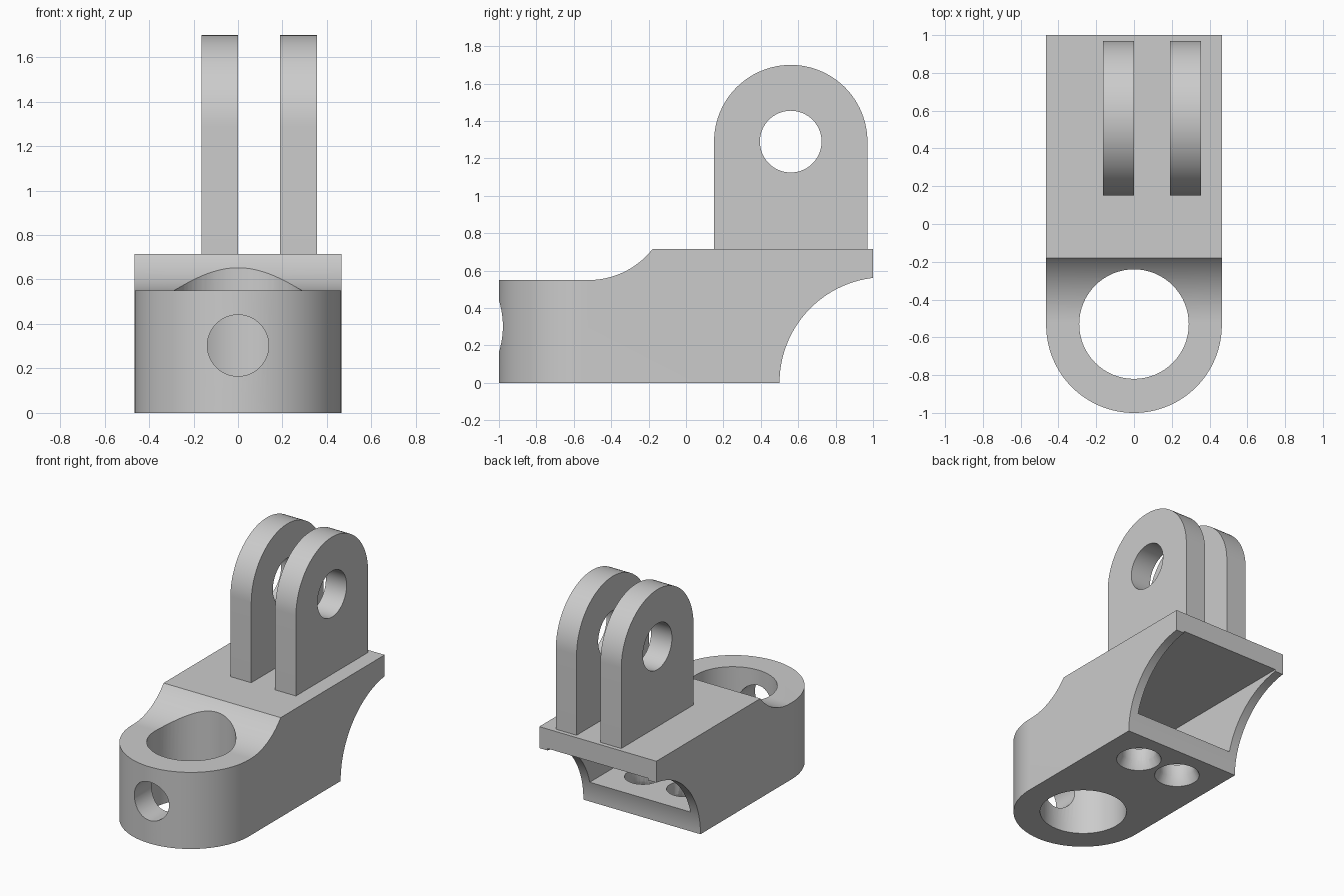
import bpy, bmesh
from math import sin, cos, radians, atan2, degrees
from mathutils import Vector

cube = bpy.data.objects.get("Cube")
if cube:
    bpy.data.objects.remove(cube, do_unlink=True)

grey = bpy.data.materials.new("plain grey")
grey.use_nodes = True
colour = (0.6, 0.6, 0.6, 1)
grey.diffuse_color = colour
grey.node_tree.nodes["Principled BSDF"].inputs["Base Color"].default_value = colour


def arc(cu, cv, r, start, end, steps=32):
    angles = [radians(start + (end - start) * i / steps) for i in range(steps + 1)]
    return [(cu + r * cos(a), cv + r * sin(a)) for a in angles]


def circle(cu, cv, r):
    return arc(cu, cv, r, 0, 360, 64)[:-1]


def finish(name, bm):
    bmesh.ops.recalc_face_normals(bm, faces=bm.faces)
    mesh = bpy.data.meshes.new(name)
    bm.to_mesh(mesh)
    bm.free()
    obj = bpy.data.objects.new(name, mesh)
    mesh.materials.append(grey)
    bpy.context.collection.objects.link(obj)
    return obj


def prism(name, outline, axis, low, high):
    """Extrude a flat outline along one axis."""
    place = {"x": lambda u, v: (low, u, v),
             "y": lambda u, v: (u, low, v),
             "z": lambda u, v: (u, v, low)}[axis]
    bm = bmesh.new()
    face = bm.faces.new([bm.verts.new(place(u, v)) for u, v in outline])
    new = bmesh.ops.extrude_face_region(bm, geom=[face])["geom"]
    shift = Vector([high - low if a == axis else 0 for a in "xyz"])
    bmesh.ops.translate(bm, vec=shift,
                        verts=[g for g in new if isinstance(g, bmesh.types.BMVert)])
    return finish(name, bm)


def select_only(obj):
    bpy.ops.object.select_all(action="DESELECT")
    obj.select_set(True)
    bpy.context.view_layer.objects.active = obj


def combine(target, cutter, operation="DIFFERENCE"):
    """Apply a boolean and remove its cutter."""
    mod = target.modifiers.new("cut", "BOOLEAN")
    mod.operation, mod.solver, mod.object = operation, "EXACT", cutter
    select_only(target)
    bpy.ops.object.modifier_apply(modifier=mod.name)
    bpy.data.objects.remove(cutter, do_unlink=True)


def smooth(obj):
    select_only(obj)
    bpy.ops.object.shade_smooth_by_angle(angle=radians(30))


# Body: side profile with a scooped step and a concave underside at the back
half, nose_y, deck, shelf = 0.465, -0.535, 0.715, 0.55
scoop_y, scoop_r = -0.52, 0.433
scoop_z = shelf + scoop_r
scoop_end = degrees(atan2(deck - scoop_z, -0.18 - scoop_y))
under_y, under_r = 1.065, 0.565
under_end = degrees(atan2(0.561, 1 - under_y))
side = [(-1.1, 0)] + arc(under_y, 0, under_r, 180, under_end)
side += [(1, deck)] + arc(scoop_y, scoop_z, scoop_r, scoop_end, -90) + [(-1.1, shelf)]
body = prism("body", side, "x", -0.6, 0.6)

# Rounded nose in plan
plan = arc(0, nose_y, half, 180, 360, 64) + [(half, 1.1), (-half, 1.1)]
combine(body, prism("plan_cutter", plan, "z", -0.1, 1), "INTERSECT")

# Vertical bore and the cross hole through the nose wall
combine(body, prism("bore_cutter", circle(0, -0.53, 0.29), "z", -0.1, 1))
combine(body, prism("nose_hole_cutter", circle(0, 0.303, 0.138), "y", -1.2, -0.55))

# Pocket open at the back
pocket = [(-0.08, 0.15), (1.2, 0.15), (1.2, 0.575), (-0.08, 0.575)]
combine(body, prism("pocket_cutter", pocket, "x", -0.4, 0.4))

# Countersunk screw holes in the floor
for x in (-0.167, 0.167):
    combine(body, prism("screw_cutter", circle(x, 0.25, 0.12), "z", -0.1, 0.3))
    bm = bmesh.new()
    bmesh.ops.create_cone(bm, cap_ends=True, segments=64,
                          radius1=0.165, radius2=0.11, depth=0.11)
    bmesh.ops.translate(bm, vec=(x, 0.25, 0.025), verts=bm.verts)
    combine(body, finish("countersink_cutter", bm))
smooth(body)

# Pair of rounded lugs with pin holes
lug_y, lug_z, lug_r = 0.56, 1.29, 0.41
lug = [(lug_y - lug_r, deck), (lug_y + lug_r, deck)] + arc(lug_y, lug_z, lug_r, 0, 180, 48)
for name, low, high in (("right_lug", -0.165, 0.0), ("left_lug", 0.19, 0.355)):
    obj = prism(name, lug, "x", low, high)
    combine(obj, prism("pin_cutter", circle(lug_y, lug_z, 0.165), "x", low - 0.1, high + 0.1))
    smooth(obj)
